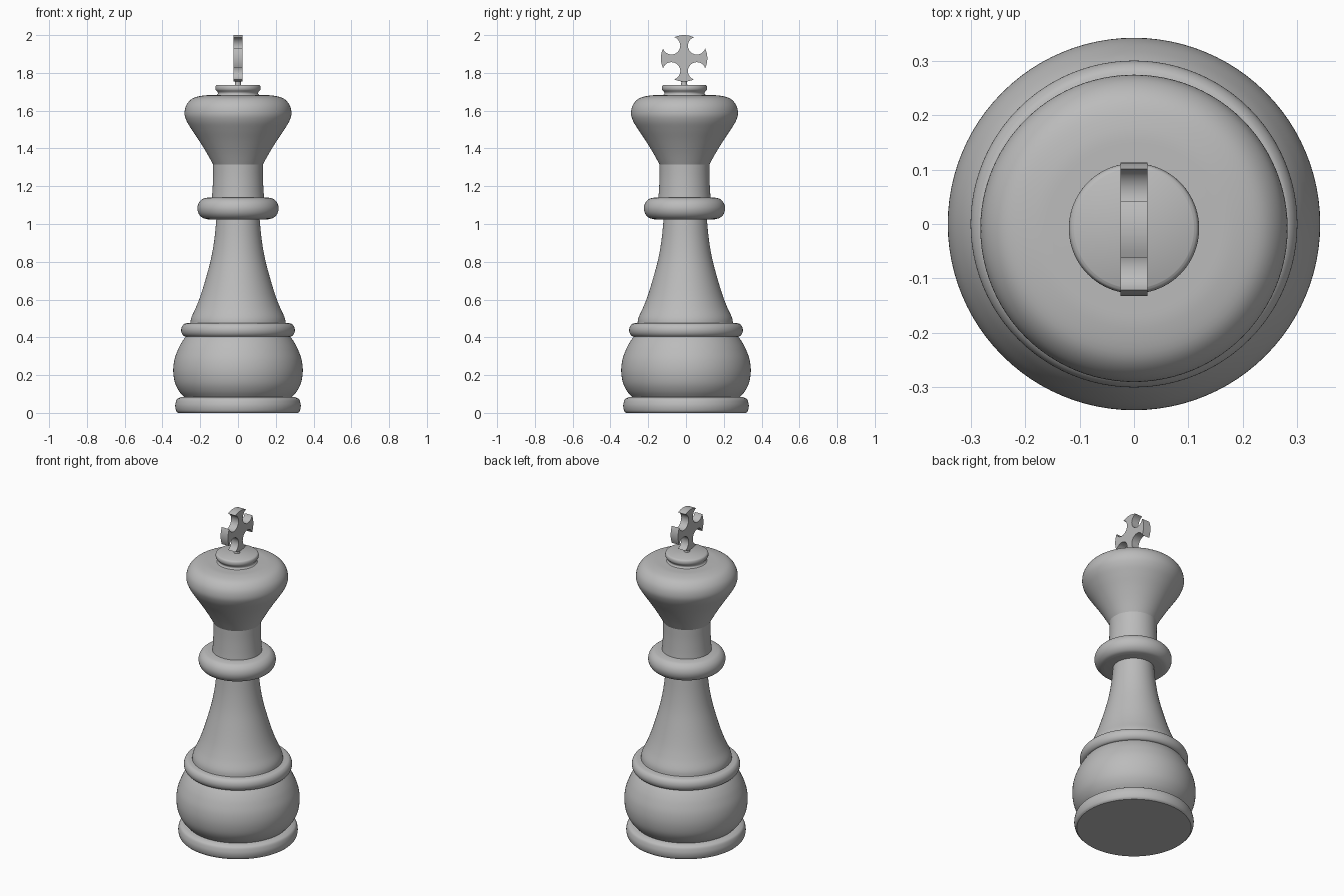
import bpy, bmesh, math
from mathutils import Vector

cube = bpy.data.objects.get("Cube")
if cube:
    bpy.data.objects.remove(cube)

GREY = (0.5, 0.5, 0.5, 1)
mat = bpy.data.materials.new("plain grey")
mat.use_nodes = True
mat.diffuse_color = GREY
mat.node_tree.nodes["Principled BSDF"].inputs["Base Color"].default_value = GREY


def finish(name, bm):
    bmesh.ops.recalc_face_normals(bm, faces=bm.faces)
    mesh = bpy.data.meshes.new(name)
    bm.to_mesh(mesh)
    bm.free()
    obj = bpy.data.objects.new(name, mesh)
    bpy.context.collection.objects.link(obj)
    mesh.materials.append(mat)
    bpy.ops.object.select_all(action='DESELECT')
    obj.select_set(True)
    bpy.context.view_layer.objects.active = obj
    bpy.ops.object.shade_smooth_by_angle(angle=math.radians(35))
    return obj


def smooth_path(pts, steps=5):
    """Pass a rounded curve through the profile points."""
    p = [Vector(q) for q in pts]
    p = [2 * p[0] - p[1]] + p + [2 * p[-1] - p[-2]]
    out = []
    for a, b, c, d in zip(p, p[1:], p[2:], p[3:]):
        for i in range(steps):
            t = i / steps
            out.append(0.5 * (2 * b + (c - a) * t + (2 * a - 5 * b + 4 * c - d) * t * t
                              + (3 * b - a - 3 * c + d) * t ** 3))
    return out + [p[-2]]


def turned(name, pts, y=0.0, sides=96):
    """Spin a (radius, height) profile into a closed part."""
    path = smooth_path(pts)
    bm = bmesh.new()
    rings = []
    for r, z in path:
        rings.append([bm.verts.new((r * math.cos(k * math.tau / sides),
                                    y + r * math.sin(k * math.tau / sides), z))
                      for k in range(sides)])
    for low, high in zip(rings, rings[1:]):
        for k in range(sides):
            n = (k + 1) % sides
            bm.faces.new((low[k], low[n], high[n], high[k]))
    bm.faces.new(rings[0])
    bm.faces.new(rings[-1])
    return finish(name, bm)


def rounded_band(name, radius, bottom, top, inset, y=0.0):
    """Ring with a half-round outer edge."""
    mid, half = (bottom + top) / 2, (top - bottom) / 2
    pts = [(radius - inset * (1 - math.cos(a)), mid + half * math.sin(a))
           for a in (math.radians(d) for d in range(-90, 91, 30))]
    return turned(name, pts, y)


HEAD_Y = -0.008

# Base and body
turned("foot", [(0.318, 0), (0.327, 0.01), (0.332, 0.03), (0.331, 0.05),
                (0.323, 0.072), (0.305, 0.083)])
turned("lower_bulge", [(0.28, 0.078), (0.312, 0.115), (0.334, 0.16), (0.343, 0.22),
                       (0.337, 0.28), (0.318, 0.335), (0.297, 0.375), (0.272, 0.41)])
rounded_band("lower_ring", 0.301, 0.402, 0.475, 0.03)
turned("spindle", [(0.253, 0.47), (0.247, 0.505), (0.222, 0.56), (0.197, 0.625),
                   (0.168, 0.72), (0.142, 0.82), (0.125, 0.92), (0.114, 1.03)], -0.004)

# Collar, neck and head
rounded_band("collar", 0.215, 1.025, 1.14, 0.055, HEAD_Y)
turned("neck", [(0.139, 1.13), (0.135, 1.18), (0.132, 1.25), (0.132, 1.32)], HEAD_Y)
turned("head", [(0.13, 1.312), (0.165, 1.375), (0.205, 1.44), (0.245, 1.5),
                (0.272, 1.545), (0.283, 1.585), (0.273, 1.63), (0.24, 1.665),
                (0.185, 1.68), (0.13, 1.682)], HEAD_Y)
turned("crown_cap", [(0.118, 1.677), (0.107, 1.688), (0.108, 1.698), (0.118, 1.71),
                     (0.12, 1.722), (0.117, 1.732), (0.11, 1.737)], HEAD_Y)
turned("finial_stem", [(0.018, 1.73), (0.015, 1.75), (0.018, 1.77)], -0.01, 24)

# Flared cross: round arm ends and a round notch between each pair of arms
CENTRE_Z, RADIUS, FLARE = 1.877, 0.123, math.radians(25)
NOTCH_D, NOTCH_R = 0.095, 0.047
THICK = 0.025
outline = []
for arm in range(4):
    turn = arm * math.pi / 2
    for i in range(9):
        a = turn - FLARE + FLARE * i / 4
        outline.append((RADIUS * math.cos(a), RADIUS * math.sin(a)))
    diagonal = turn + math.pi / 4
    start = math.atan2(RADIUS * math.sin(FLARE - math.pi / 4),
                       RADIUS * math.cos(FLARE - math.pi / 4) - NOTCH_D)
    sweep = math.tau + 2 * start
    for i in range(1, 16):
        a = diagonal + start - sweep * i / 16
        outline.append((NOTCH_D * math.cos(diagonal) + NOTCH_R * math.cos(a),
                        NOTCH_D * math.sin(diagonal) + NOTCH_R * math.sin(a)))
bm = bmesh.new()
face = bm.faces.new([bm.verts.new((-THICK, u - 0.01, CENTRE_Z + v)) for u, v in outline])
ext = bmesh.ops.extrude_face_region(bm, geom=[face])
bmesh.ops.translate(bm, vec=(2 * THICK, 0, 0),
                    verts=[v for v in ext["geom"] if isinstance(v, bmesh.types.BMVert)])
finish("cross", bm)
